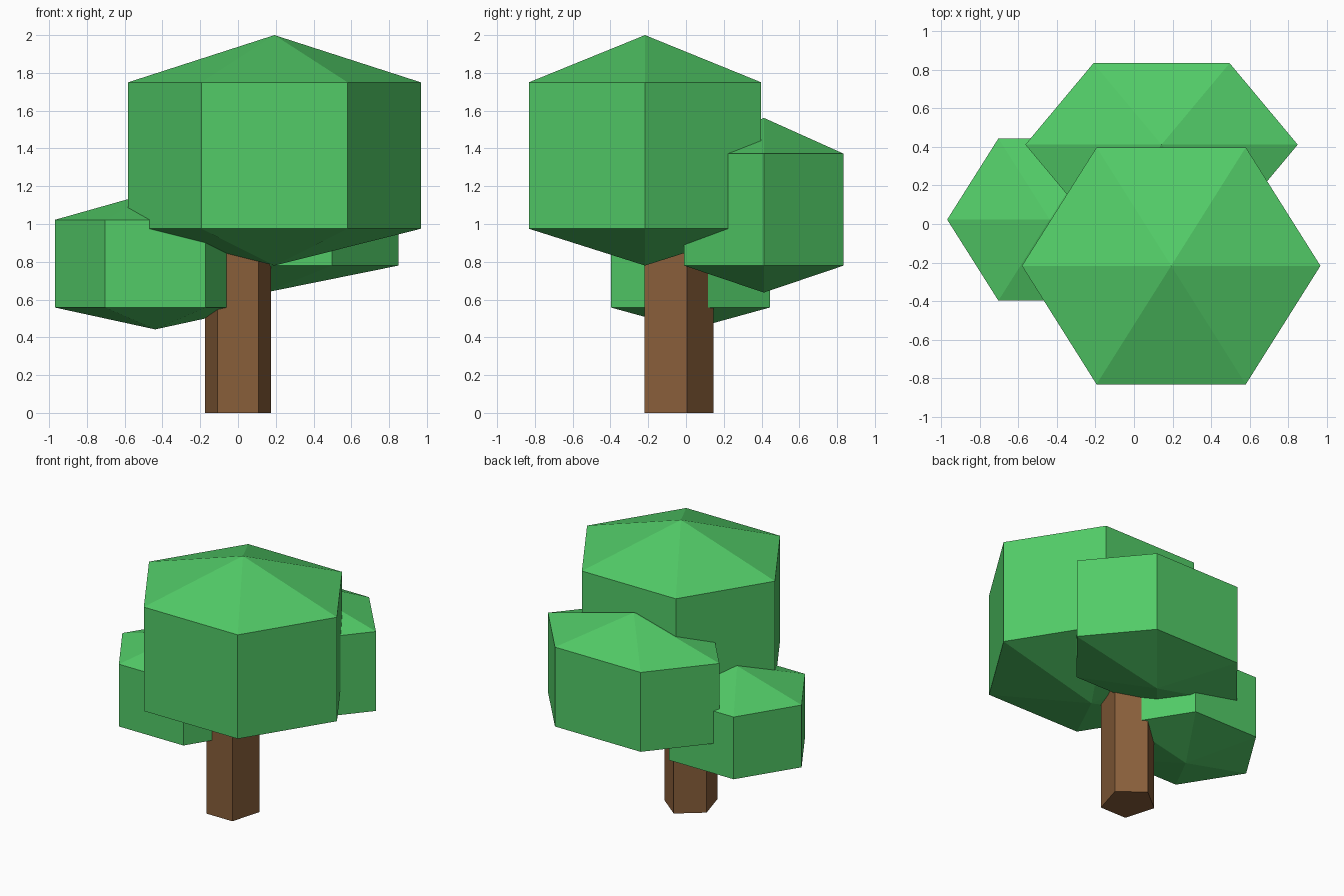
import bpy, bmesh, math

if "Cube" in bpy.data.objects:
    bpy.data.objects.remove(bpy.data.objects["Cube"])


def material(name, colour):
    m = bpy.data.materials.new(name)
    m.diffuse_color = (*colour, 1)
    m.use_nodes = True
    m.node_tree.nodes["Principled BSDF"].inputs["Base Color"].default_value = m.diffuse_color
    return m


leaf = material("leaf_green", (0.084, 0.597, 0.136))
bark = material("bark_brown", (0.246, 0.112, 0.042))


def loft(name, centre, rx, ry, sides, start, z0, z1, mat, top=None, bottom=None):
    """Prism with optional pointed ends at heights top and bottom."""
    bm = bmesh.new()
    cx, cy = centre
    rings = []
    for z in (z0, z1):
        ring = []
        for i in range(sides):
            a = math.radians(start) + 2 * math.pi * i / sides
            ring.append(bm.verts.new((cx + rx * math.cos(a), cy + ry * math.sin(a), z)))
        rings.append(ring)
    for i in range(sides):
        j = (i + 1) % sides
        bm.faces.new((rings[0][i], rings[0][j], rings[1][j], rings[1][i]))
    for ring, tip in ((rings[0], bottom), (rings[1], top)):
        if tip is None:
            bm.faces.new(ring)
        else:
            apex = bm.verts.new((cx, cy, tip))
            for i in range(sides):
                bm.faces.new((ring[i], ring[(i + 1) % sides], apex))
    bmesh.ops.recalc_face_normals(bm, faces=bm.faces)
    mesh = bpy.data.meshes.new(name)
    bm.to_mesh(mesh)
    bm.free()
    mesh.materials.append(mat)
    bpy.context.collection.objects.link(bpy.data.objects.new(name, mesh))


# Five-sided trunk, flat side to the front
loft("trunk", (0, -0.057), 0.183, 0.202, 5, 90, 0, 1.0, bark)

# Three six-sided leaf clumps with pointed tops and bottoms
S = math.sin(math.radians(60))
for name, centre, rx, half_y, z0, z1, top, bottom in (
    ("large_front_crown", (0.193, -0.217), 0.775, 0.615, 0.975, 1.75, 2.0, 0.78),
    ("middle_back_crown", (0.143, 0.412), 0.707, 0.423, 0.78, 1.372, 1.562, 0.637),
    ("small_left_crown", (-0.438, 0.023), 0.532, 0.421, 0.558, 1.022, 1.172, 0.442),
):
    loft(name, centre, rx, half_y / S, 6, 0, z0, z1, leaf, top, bottom)
